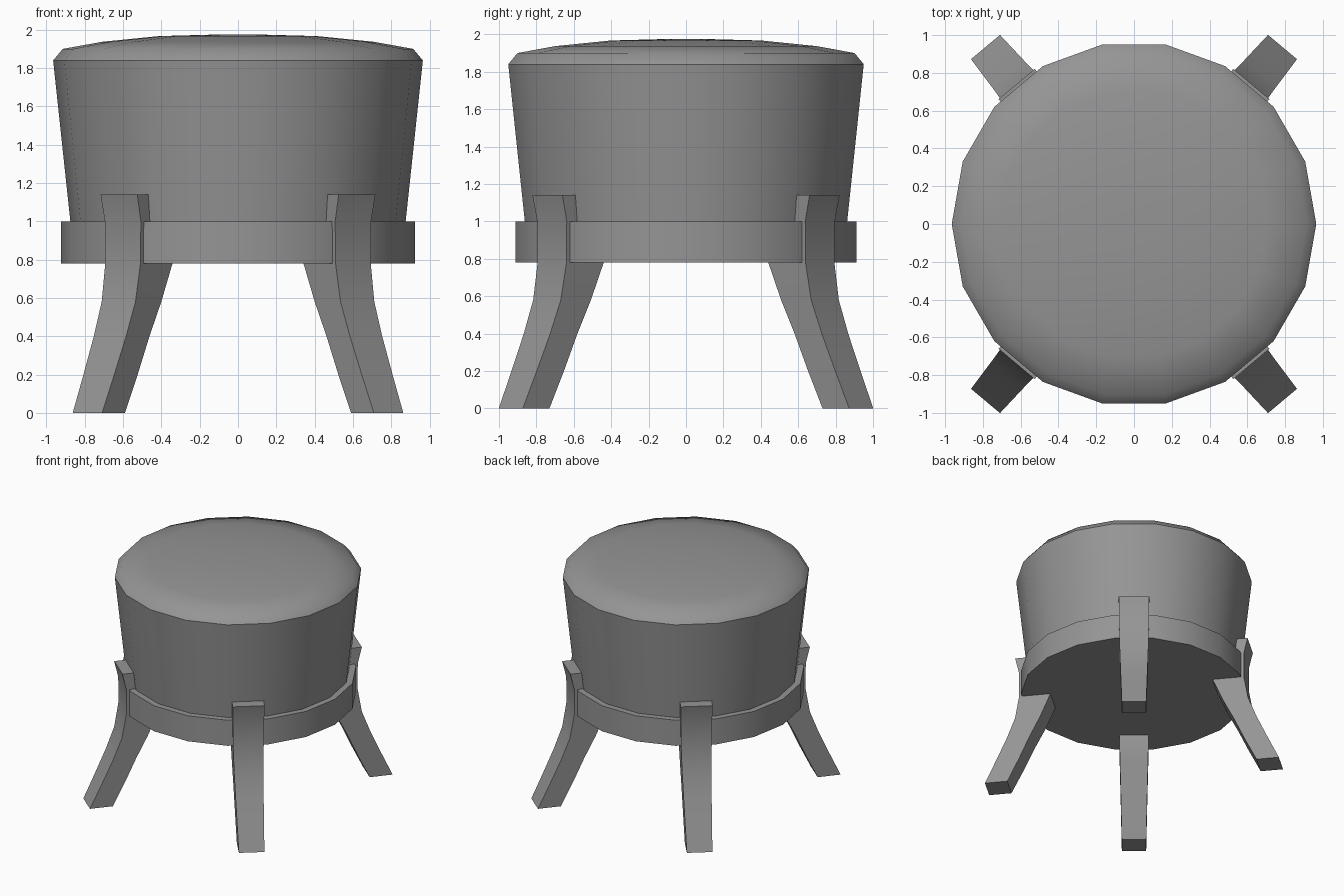
import bpy, bmesh
from math import cos, sin, radians, tau

cube = bpy.data.objects.get("Cube")
if cube:
    bpy.data.objects.remove(cube, do_unlink=True)

SIDES = 18

grey = bpy.data.materials.new("mid grey")
grey.use_nodes = True
grey.diffuse_color = (0.3, 0.3, 0.3, 1)
bsdf = next(n for n in grey.node_tree.nodes if n.type == 'BSDF_PRINCIPLED')
bsdf.inputs["Base Color"].default_value = grey.diffuse_color


def finish(name, bm, smooth_angle):
    """Turn a bmesh into a named object with smooth shading and sharp edges."""
    bmesh.ops.recalc_face_normals(bm, faces=bm.faces)
    mesh = bpy.data.meshes.new(name)
    bm.to_mesh(mesh)
    bm.free()
    mesh.materials.append(grey)
    obj = bpy.data.objects.new(name, mesh)
    bpy.context.collection.objects.link(obj)
    bpy.ops.object.select_all(action='DESELECT')
    obj.select_set(True)
    bpy.context.view_layer.objects.active = obj
    bpy.ops.object.shade_smooth_by_angle(angle=radians(smooth_angle))
    return obj


def bridge(bm, a, b):
    for i in range(len(a)):
        j = (i + 1) % len(a)
        bm.faces.new((a[i], a[j], b[j], b[i]))


def lathe(name, profile, cap_bottom=False, cap_top=False, smooth_angle=30):
    """Turn (radius, z) points around the z axis."""
    bm = bmesh.new()
    rings = [[bm.verts.new((r * cos(tau * i / SIDES), r * sin(tau * i / SIDES), z))
              for i in range(SIDES)] for r, z in profile]
    for a, b in zip(rings, rings[1:]):
        bridge(bm, a, b)
    if cap_bottom:
        bm.faces.new(rings[0])
    if cap_top:
        bm.faces.new(rings[-1])
    return finish(name, bm, smooth_angle)


def leg(name, angle):
    """Curved, tapered leg: sections of (inner radius, outer radius, width, z)."""
    sections = [(1.037, 1.223, 0.20, 0), (0.94, 1.13, 0.21, 0.2),
                (0.85, 1.04, 0.22, 0.4), (0.76, 0.97, 0.23, 0.58),
                (0.675, 0.935, 0.24, 0.78), (0.66, 0.935, 0.245, 1.0),
                (0.68, 0.967, 0.25, 1.14)]
    c, s = cos(radians(angle)), sin(radians(angle))
    bm = bmesh.new()
    rings = []
    for inner, outer, width, z in sections:
        h = width / 2
        corners = ((inner, -h), (outer, -h), (outer, h), (inner, h))
        rings.append([bm.verts.new((r * c - t * s, r * s + t * c, z)) for r, t in corners])
    for a, b in zip(rings, rings[1:]):
        bridge(bm, a, b)
    bm.faces.new(rings[0])
    bm.faces.new(rings[-1])
    return finish(name, bm, 30)


# Upholstered body, slightly flared
lathe("padded_drum", [(0.873, 0.98), (0.965, 1.84)])

# Domed seat with a rounded rim
lathe("seat_pad", [(0.965, 1.84), (0.915, 1.9), (0.71, 1.937), (0.41, 1.967), (0.15, 1.974)],
      cap_top=True, smooth_angle=60)

# Base band with a closed underside
lathe("base_band", [(0.925, 0.78), (0.925, 1.0), (0.86, 1.0)], cap_bottom=True)

# Four splayed legs
for name, angle in (("back_left_leg", 50), ("back_right_leg", 130),
                    ("front_right_leg", 230), ("front_left_leg", 310)):
    leg(name, angle)
